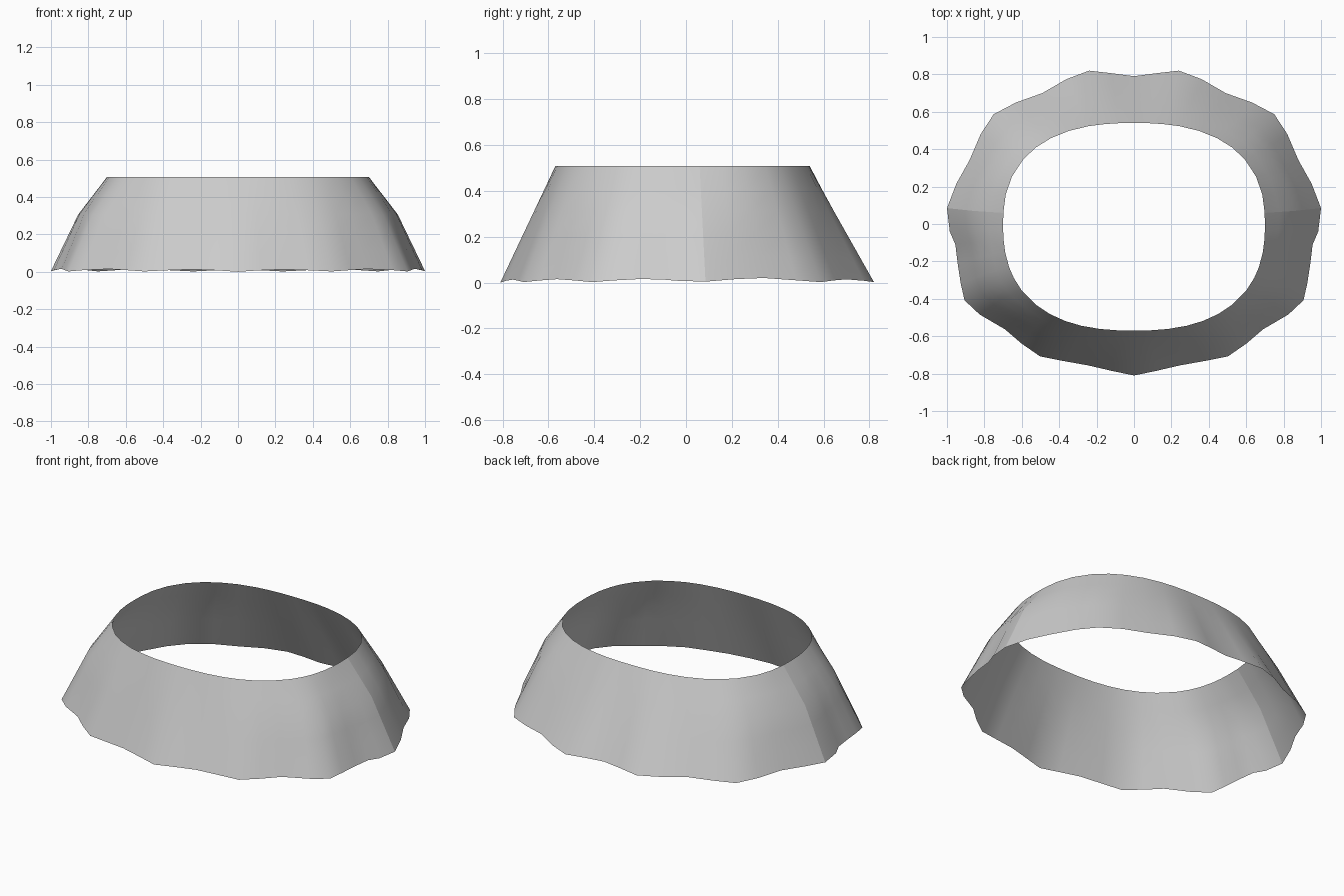
import bpy
from math import atan2, cos, sin

if "Cube" in bpy.data.objects:
    bpy.data.objects.remove(bpy.data.objects["Cube"])

# Right half of the wavy hem (x, y, z), front to back; peaks touch the ground
HEM = [(0, -.81, 0), (.12, -.785, .008), (.245, -.756, .013), (.38, -.732, .008), (.502, -.708, .002),
       (.60, -.64, .009), (.69, -.563, .015), (.825, -.484, .009), (.906, -.408, .002),
       (.926, -.32, .009), (.943, -.21, .015), (.955, -.11, .014), (.985, -.04, .008),
       (1, .085, .004), (.95, .215, .015), (.88, .34, .02), (.82, .48, .01), (.75, .587, .002),
       (.63, .65, .01), (.49, .70, .014), (.36, .775, .008), (.24, .82, .002),
       (.12, .806, .008), (0, .79, .01)]
ROWS = [0, .2, .4, .6, .8, 1]
TOP_Z = .508


def rim_point(x, y):
    """Point of the smooth upper rim lying in the direction of (x, y)."""
    a = atan2(y, x)
    c, s = cos(a), sin(a)
    b = .54 if s > 0 else .57
    n = 2.45
    r = (abs(c / .70) ** n + abs(s / b) ** n) ** (-1 / n)
    return r * c, r * s, TOP_Z


# Full hem loop, mirrored about x = 0
loop = HEM + [(-x, y, z) for x, y, z in HEM[-2:0:-1]]
count = len(loop)

# Rows of the flared wall, bowed slightly outward at the sides
verts = []
for t in ROWS:
    bow = .035 * (t / .6 if t < .6 else (1 - t) / .4)
    for p in loop:
        q = rim_point(p[0], p[1])
        x, y, z = (u + (v - u) * t for u, v in zip(p, q))
        verts.append((x + bow * p[0] * abs(p[0]), y, z))
faces = [(r * count + i, r * count + (i + 1) % count,
          (r + 1) * count + (i + 1) % count, (r + 1) * count + i)
         for r in range(len(ROWS) - 1) for i in range(count)]

mesh = bpy.data.meshes.new("flared_skirt")
mesh.from_pydata(verts, [], faces)
mesh.update()
mesh.shade_smooth()

# Crisp crease running up each side
crease = {i for i, p in enumerate(loop) if abs(p[0]) == 1}
for e in mesh.edges:
    a, b = e.vertices
    if a % count == b % count and a % count in crease:
        e.use_edge_sharp = True

skirt = bpy.data.objects.new("flared_skirt", mesh)
bpy.context.collection.objects.link(skirt)
